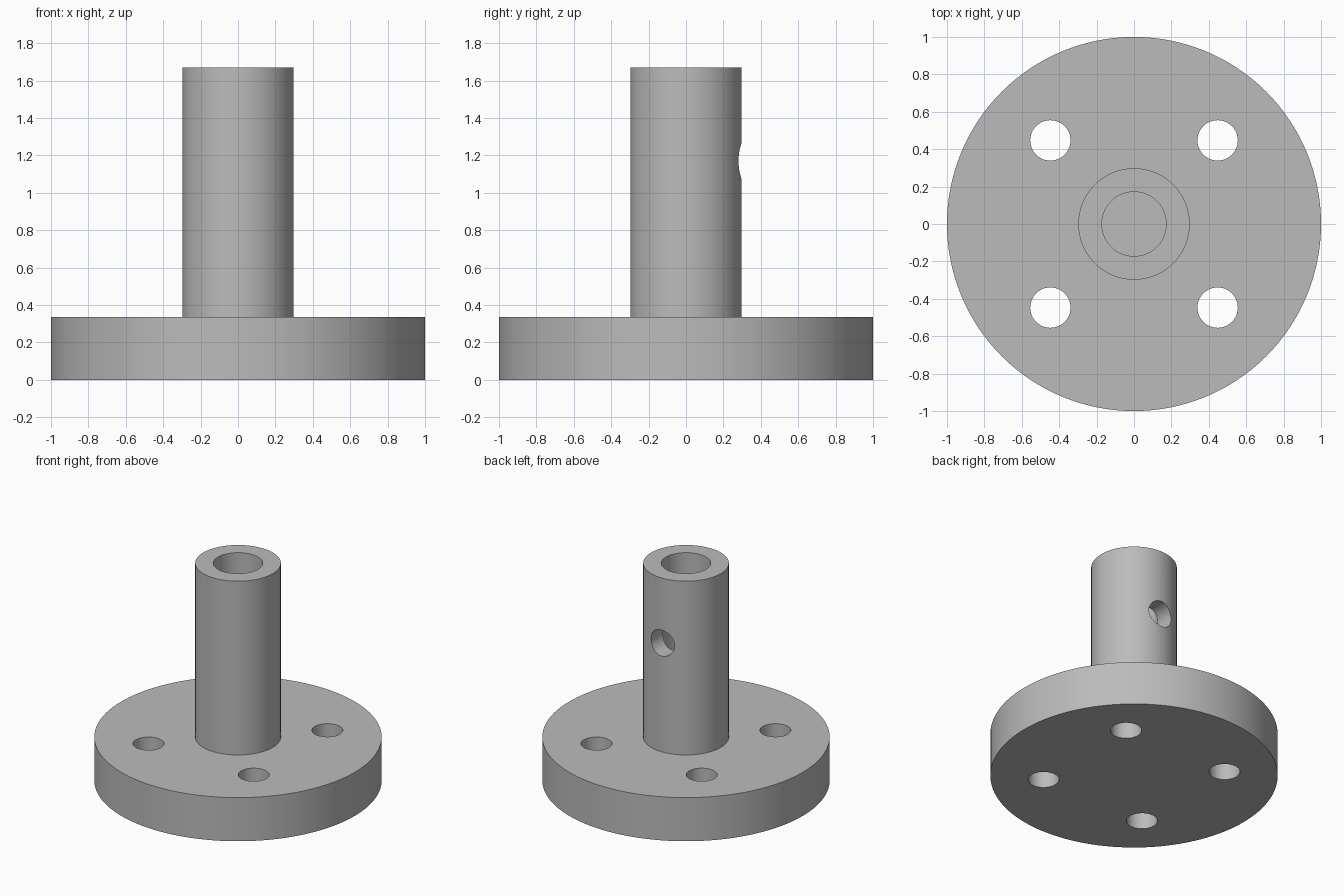
import bpy
import bmesh
import math
from mathutils import Vector

cube = bpy.data.objects.get("Cube")
if cube:
    bpy.data.objects.remove(cube, do_unlink=True)

# Overall sizes
FLANGE_R, FLANGE_H = 1.0, 0.335
TUBE_R, BORE_R, TOP = 0.298, 0.172, 1.67
BOLT_R, BOLT_POS = 0.108, 0.447
SIDE_R, SIDE_Z = 0.1, 1.17

grey = bpy.data.materials.new("plain grey")
grey.use_nodes = True
colour = (0.5, 0.5, 0.5, 1)
grey.diffuse_color = colour
grey.node_tree.nodes["Principled BSDF"].inputs["Base Color"].default_value = colour


def lathe(name, profile, steps=128):
    """Turn a (radius, height) profile about z into a closed solid."""
    bm = bmesh.new()
    verts = [bm.verts.new((r, 0, z)) for r, z in profile]
    edges = [bm.edges.new(pair) for pair in zip(verts, verts[1:])]
    bmesh.ops.spin(bm, geom=verts + edges, cent=(0, 0, 0), axis=(0, 0, 1),
                   angle=math.tau, steps=steps)
    bmesh.ops.remove_doubles(bm, verts=bm.verts, dist=1e-4)
    bmesh.ops.recalc_face_normals(bm, faces=bm.faces)
    mesh = bpy.data.meshes.new(name)
    bm.to_mesh(mesh)
    bm.free()
    mesh.materials.append(grey)
    obj = bpy.data.objects.new(name, mesh)
    bpy.context.collection.objects.link(obj)
    return obj


def drill(body, radius, depth, location, rotation=(0, 0, 0)):
    """Cut a round hole centred on location."""
    bpy.ops.mesh.primitive_cylinder_add(vertices=48, radius=radius, depth=depth,
                                        location=location, rotation=rotation)
    cutter = bpy.context.object
    cutter.name = "hole_cutter"
    cutter.hide_render = True
    cutter.data.materials.append(grey)
    mod = body.modifiers.new("hole", 'BOOLEAN')
    mod.operation, mod.solver, mod.object = 'DIFFERENCE', 'EXACT', cutter
    bpy.ops.object.select_all(action='DESELECT')
    body.select_set(True)
    bpy.context.view_layer.objects.active = body
    bpy.ops.object.modifier_apply(modifier=mod.name)
    bpy.data.objects.remove(cutter, do_unlink=True)


# Round flange with an upright tube and a blind bore
body = lathe("flanged_tube", [
    (0, 0), (FLANGE_R, 0), (FLANGE_R, FLANGE_H), (TUBE_R, FLANGE_H),
    (TUBE_R, TOP), (BORE_R, TOP), (BORE_R, FLANGE_H), (0, FLANGE_H)])

# Four bolt holes through the flange
for sx in (-1, 1):
    for sy in (-1, 1):
        drill(body, BOLT_R, 1, Vector((sx * BOLT_POS, sy * BOLT_POS, FLANGE_H / 2)))

# Set-screw hole through the back wall of the tube
drill(body, SIDE_R, 0.4, Vector((0, 0.25, SIDE_Z)), (math.pi / 2, 0, 0))

bpy.ops.object.shade_smooth_by_angle(angle=math.radians(30))
